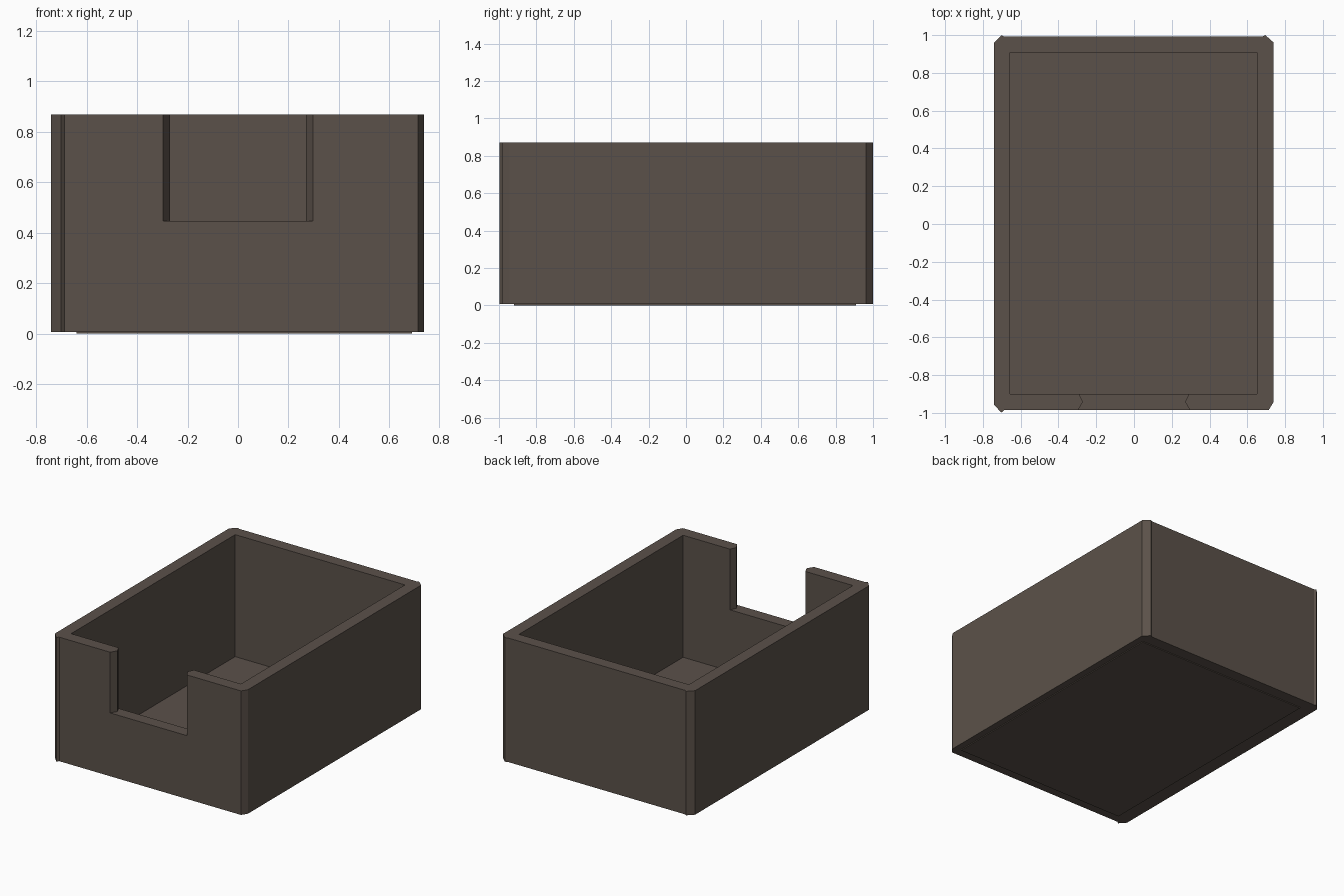
import bpy, bmesh

if "Cube" in bpy.data.objects:
    bpy.data.objects.remove(bpy.data.objects["Cube"])

brown = bpy.data.materials.new("dark_brown")
brown.diffuse_color = (0.105, 0.083, 0.068, 1)
brown.use_nodes = True
brown.node_tree.nodes["Principled BSDF"].inputs["Base Color"].default_value = brown.diffuse_color


def prism(name, outline, z0, z1):
    """Straight extrusion of a plan outline."""
    bm = bmesh.new()
    face = bm.faces.new([bm.verts.new((x, y, z0)) for x, y in outline])
    ext = bmesh.ops.extrude_face_region(bm, geom=[face])
    for v in ext["geom"]:
        if isinstance(v, bmesh.types.BMVert):
            v.co.z = z1
    bmesh.ops.recalc_face_normals(bm, faces=bm.faces)
    me = bpy.data.meshes.new(name)
    bm.to_mesh(me)
    bm.free()
    me.materials.append(brown)
    ob = bpy.data.objects.new(name, me)
    bpy.context.collection.objects.link(ob)
    return ob


def cut(target, cutter):
    """Subtract the cutter and throw it away."""
    mod = target.modifiers.new("cut", 'BOOLEAN')
    mod.operation, mod.solver, mod.object = 'DIFFERENCE', 'EXACT', cutter
    bpy.context.view_layer.objects.active = target
    bpy.ops.object.modifier_apply(modifier=mod.name)
    bpy.data.objects.remove(cutter)


# Tray body with chipped, slightly uneven corners
body = prism("tray_body", [
    (-0.687, -0.985), (0.713, -0.985), (0.738, -0.944), (0.738, -0.93),
    (0.738, 0.962), (0.695, 1.0), (0.68, 0.992), (-0.687, 0.992),
    (-0.702, 1.0), (-0.742, 0.96), (-0.742, -0.955), (-0.715, -0.985),
    (-0.702, -0.998)], 0.006, 0.87)

# Hollow inside
cut(body, prism("cavity_cutter", [(-0.657, -0.899), (0.652, -0.899),
                                  (0.652, 0.907), (-0.657, 0.907)], 0.02, 1.2))

# Front opening with slightly pointed side faces
half = [(0.295, -1.1), (0.297, -0.985), (0.27, -0.942), (0.291, -0.899), (0.291, -0.7)]
cut(body, prism("notch_cutter", half + [(-x, y) for x, y in reversed(half)], 0.447, 1.2))

# Thin base plate under the body
prism("base_plate", [(-0.64, -0.92), (0.69, -0.92), (0.69, 0.91), (-0.64, 0.91)], 0.0, 0.008)
